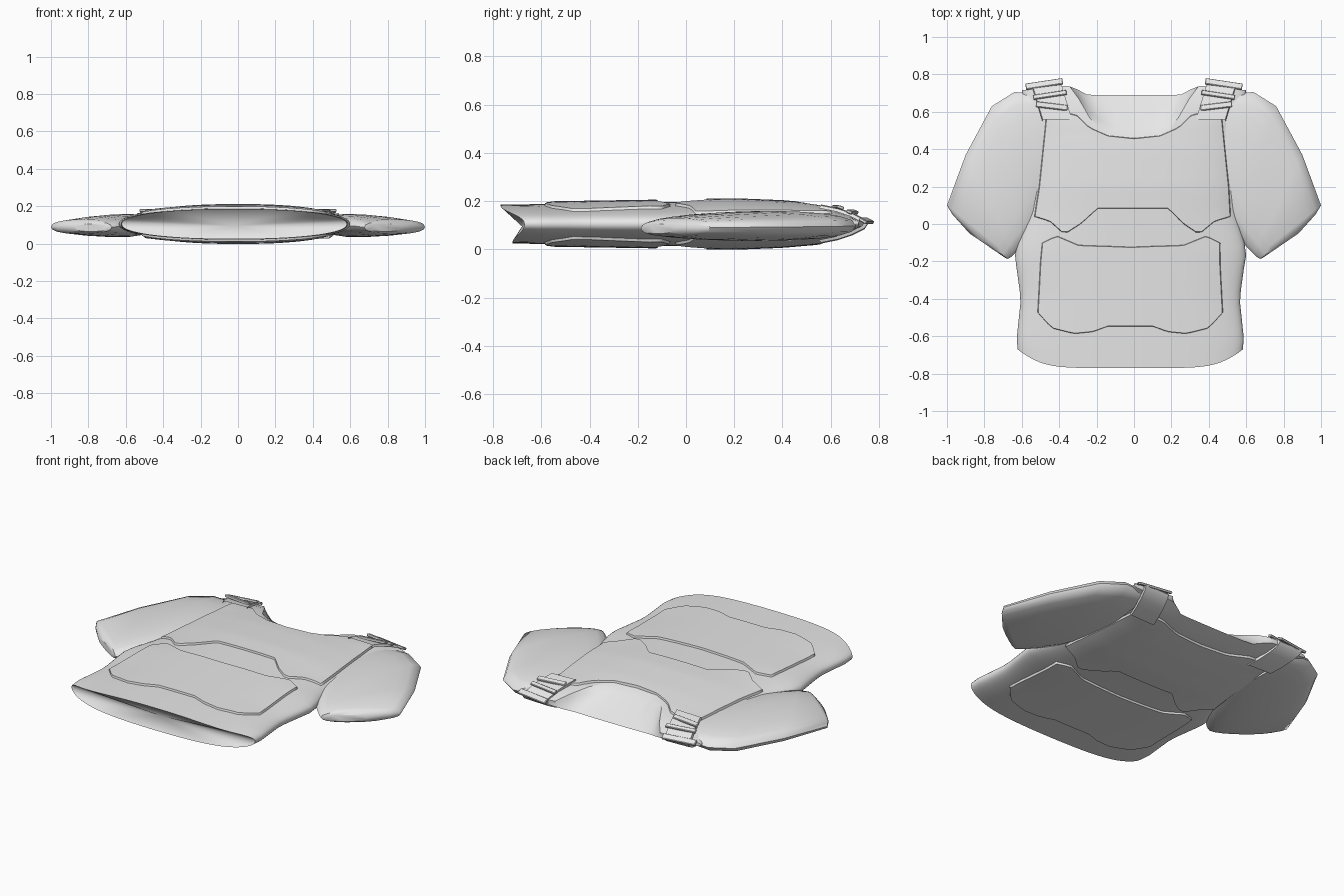
import bpy, bmesh, math
from mathutils import Vector, Matrix

if "Cube" in bpy.data.objects:
    bpy.data.objects.remove(bpy.data.objects["Cube"])

grey = bpy.data.materials.new("plain grey cloth")
grey.use_nodes = True
grey.diffuse_color = (0.8, 0.8, 0.8, 1)
bsdf = grey.node_tree.nodes["Principled BSDF"]
bsdf.inputs["Base Color"].default_value = (0.8, 0.8, 0.8, 1)

MID = 0.105  # height of the garment's middle plane


def curve(points, t):
    """Piecewise linear lookup."""
    if t <= points[0][0]:
        return points[0][1]
    for (a, p), (b, q) in zip(points, points[1:]):
        if t <= b:
            return p + (q - p) * (t - a) / (b - a)
    return points[-1][1]


def half_width(y):
    return curve([(-.72, .59), (-.64, .61), (-.4, .585), (-.15, .62),
                  (.05, .56), (.5, .54), (.7, .6)], y)


def half_depth(y):
    return curve([(-.77, .08), (0, .092), (.2, .096), (.4, .088), (.55, .075),
                  (.65, .056), (.71, .035), (.75, .01)], y)


def shift(y):
    return curve([(-.2, -.02), (.2, 0)], y)


def surface(x, y, side):
    """Height of the shirt's front (side 1) or back (side -1)."""
    u = min(1, abs((x - shift(y)) / half_width(y)))
    return MID + side * half_depth(y) * (1 - u ** 2.3) ** (1 / 2.3)


def finish(bm, name, angle=40):
    bmesh.ops.remove_doubles(bm, verts=bm.verts, dist=0.0005)
    bmesh.ops.recalc_face_normals(bm, faces=bm.faces)
    mesh = bpy.data.meshes.new(name)
    bm.to_mesh(mesh)
    bm.free()
    obj = bpy.data.objects.new(name, mesh)
    bpy.context.collection.objects.link(obj)
    mesh.materials.append(grey)
    bpy.ops.object.select_all(action="DESELECT")
    obj.select_set(True)
    bpy.context.view_layer.objects.active = obj
    bpy.ops.object.shade_smooth_by_angle(angle=math.radians(angle))
    return obj


def skin(bm, rows, closed=False):
    """Faces between neighbouring rows of points."""
    grid = [[bm.verts.new(p) for p in row] for row in rows]
    for a, b in zip(grid, grid[1:]):
        n = len(a)
        for i in range(n if closed else n - 1):
            j = (i + 1) % n
            bm.faces.new((a[i], a[j], b[j], b[i]))
    return grid


# Shirt body: front and back sheets, joined across neck and hem
FRONT_TOP = [(0, .45), (.15, .47), (.25, .56), (.33, .735), (.4, .74), (.6, .715)]
BACK_TOP = [(0, .69), (.25, .69), (.33, .735), (.4, .74), (.6, .715)]
COLUMNS, ROWS = 36, 22


def sheet_row(u, side):
    top = curve(FRONT_TOP if side > 0 else BACK_TOP, abs(u) * .6)
    hem = -.77 + .1 * abs(u) ** 6 if side > 0 else -.72 + .05 * abs(u) ** 6
    points = []
    for k in range(ROWS + 1):
        y = hem + (top - hem) * k / ROWS
        x = shift(y) + u * half_width(y)
        points.append((x, y, surface(x, y, side)))
    return points


bm = bmesh.new()
us = [math.sin(math.pi * (i / COLUMNS - .5)) for i in range(COLUMNS + 1)]
front = [sheet_row(u, 1) for u in us]
back = [sheet_row(u, -1) for u in us]
skin(bm, front)
skin(bm, back)
neck = []
for f, b in zip(front, back):
    p, q = Vector(f[-1]), Vector(b[-1])
    neck.append([p.lerp(q, k / 4) for k in range(5)])
skin(bm, neck)
rim = [f[0] for f in front] + [b[0] for b in reversed(back)]
rim = [bm.verts.new(p) for p in rim]
centre = bm.verts.new((-.02, -.68, .095))
for a, b in zip(rim, rim[1:] + rim[:1]):
    bm.faces.new((a, b, centre))
finish(bm, "shirt_body")


# Padded vest panels that follow the shirt
def panel(name, side, top, bottom, wide_top, wide_bottom, puff=.011):
    bm = bmesh.new()
    nu, nv = 34, 16
    steps = [0, .012] + [k / (nv - 2) for k in range(1, nv - 2)] + [.988, 1]
    across = [0, .008] + [k / nu for k in range(1, nu)] + [.992, 1]
    rows = []
    for a in across:
        s = 2 * a - 1
        row = []
        for v in steps:
            lean = wide_bottom + (wide_top - wide_bottom) * v
            x = s * lean
            low, high = curve(bottom, abs(x)), curve(top, abs(x))
            y = low + (high - low) * v
            x += shift(y)
            edge = v in (0, 1) or a in (0, 1)
            lift = -.012 if edge else puff
            row.append((x, y, surface(x, y, side) + side * lift))
        rows.append(row)
    skin(bm, rows)
    finish(bm, name, 50)


CHEST_LOW = [(0, .08), (.19, .08), (.27, 0), (.36, -.06), (.44, .01), (.54, .04)]
CHEST_TOP = [(0, .46), (.14, .475), (.24, .52), (.31, .59), (.46, .61)]
NAPE_TOP = [(0, .56), (.18, .57), (.3, .61), (.46, .61)]
POUCH_TOP = [(0, -.12), (.28, -.11), (.4, -.06), (.48, -.1)]
POUCH_LOW = [(0, -.55), (.12, -.55), (.2, -.58), (.3, -.59), (.42, -.56), (.5, -.47)]
for side, label, top in ((1, "front", CHEST_TOP), (-1, "back", NAPE_TOP)):
    panel(label + "_chest_panel", side, top, CHEST_LOW, .47, .53)
    panel(label + "_waist_panel", side, POUCH_TOP, POUCH_LOW, .48, .5)

# Sleeves: outer edge, inner edge, half thickness of each section
SECTIONS = [((.5, .7), (.47, .12), .05), ((.64, .705), (.53, -.02), .062),
            ((.76, .63), (.6, -.12), .06), ((.9, .37), (.64, -.16), .052),
            ((1, .1), (.655, -.175), .04), ((.97, .05), (.675, -.187), .034),
            ((.88, -.05), (.69, -.18), .02)]


def sleeve(name, sign):
    bm = bmesh.new()
    rings = []
    for k, (outer, inner, thick) in enumerate(SECTIONS):
        a, b = Vector(outer), Vector(inner)
        ring = []
        for i in range(20):
            t = math.tau * i / 20
            p = (a + b) / 2 + (a - b) / 2 * math.cos(t)
            s = math.sin(t)
            z = .1 - .0025 * k + thick * math.copysign(abs(s) ** .8, s)
            ring.append((sign * p.x, p.y, z))
        rings.append(ring)
    grid = skin(bm, rings, True)
    bm.faces.new(grid[0])
    bm.faces.new(grid[-1])
    finish(bm, name)


# Shoulder straps running over the top, each with a flat buckle
STRAP = [(.56, .186), (.63, .172), (.69, .152), (.74, .127), (.755, .105),
         (.74, .083), (.69, .058), (.63, .038), (.56, .024)]


def strap(name, sign):
    bm = bmesh.new()
    rows = []
    for y, z in STRAP:
        x = .41 + .3 * (y - .56)
        inward = -.015 if z > MID else .015
        rows.append([(sign * (x - .08), y - .01, z + inward),
                     (sign * (x - .078), y, z),
                     (sign * (x + .078), y, z - .004 if z > MID else z + .004),
                     (sign * (x + .08), y - .01, z + inward)])
    skin(bm, rows)
    finish(bm, name)


def bar(name, sign, place, size, turn, tilt):
    bm = bmesh.new()
    bmesh.ops.create_cube(bm, size=1)
    bmesh.ops.scale(bm, vec=size, verts=bm.verts)
    bmesh.ops.bevel(bm, geom=bm.edges[:], offset=.003, segments=1, affect="EDGES")
    x, y, z = place
    spin = Matrix.Rotation(sign * turn, 4, "Z") @ Matrix.Rotation(tilt, 4, "X")
    bm.transform(Matrix.Translation((sign * x, y, z)) @ spin)
    finish(bm, name, 30)


for sign, label in ((1, "left"), (-1, "right")):
    sleeve(label + "_sleeve", sign)
    strap(label + "_shoulder_strap", sign)
    bar(label + "_buckle_top", sign, (.48, .748, .118), (.2, .035, .014), -.15, -.5)
    bar(label + "_buckle_middle", sign, (.45, .69, .155), (.18, .025, .014), -.15, -.4)
    bar(label + "_buckle_bottom", sign, (.44, .63, .174), (.17, .03, .014), .12, -.3)
